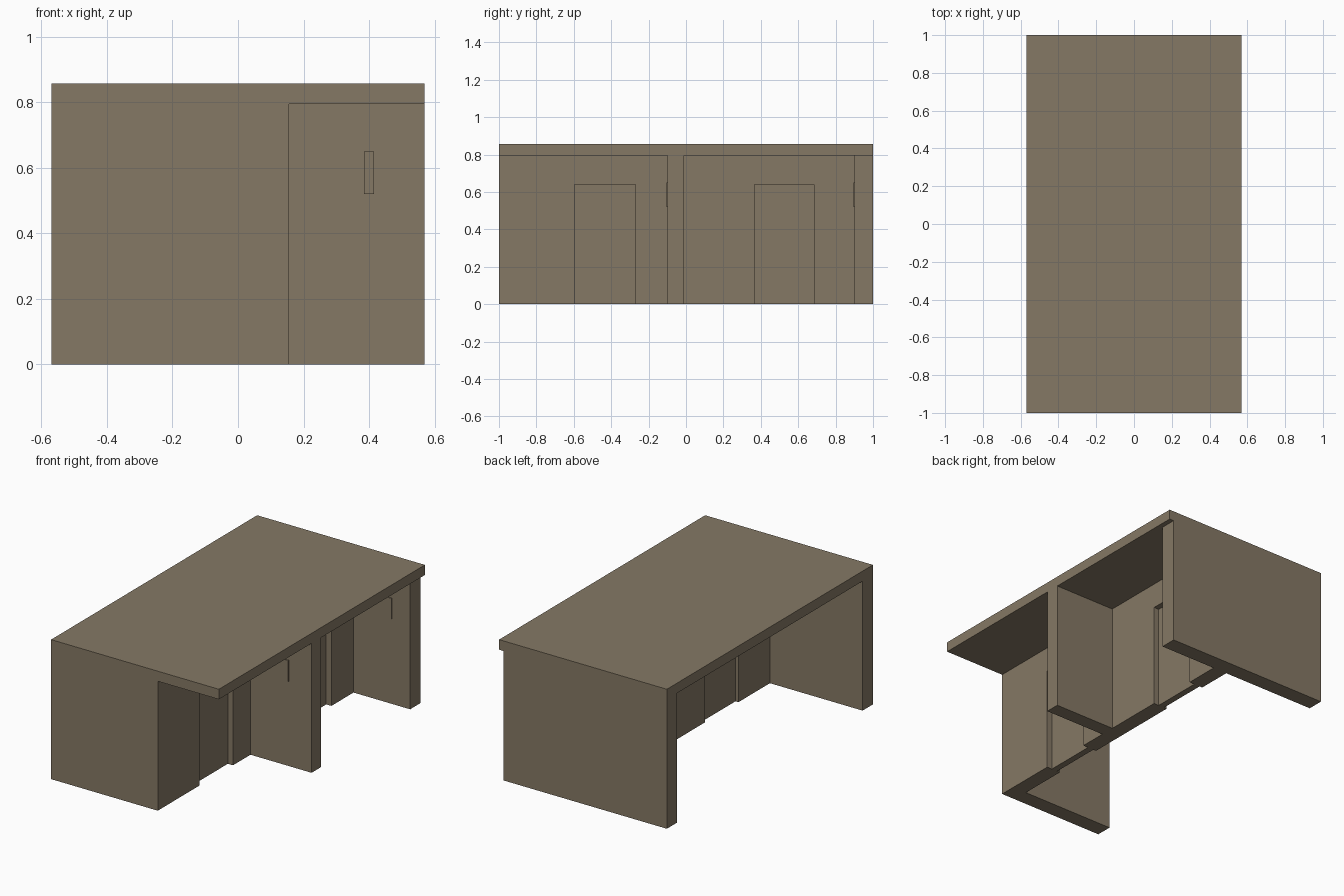
import bpy
import bmesh

if "Cube" in bpy.data.objects:
    bpy.data.objects.remove(bpy.data.objects["Cube"])

taupe = bpy.data.materials.new("taupe_plaster")
taupe.diffuse_color = (0.235, 0.190, 0.130, 1.0)
taupe.use_nodes = True
taupe.node_tree.nodes["Principled BSDF"].inputs["Base Color"].default_value = taupe.diffuse_color


def box(name, x, y, z):
    """Axis-aligned box from (min, max) ranges."""
    bm = bmesh.new()
    bmesh.ops.create_cube(bm, size=1.0)
    for v in bm.verts:
        v.co = [r[0] if c < 0 else r[1] for c, r in zip(v.co, (x, y, z))]
    mesh = bpy.data.meshes.new(name)
    bm.to_mesh(mesh)
    bm.free()
    mesh.materials.append(taupe)
    obj = bpy.data.objects.new(name, mesh)
    bpy.context.collection.objects.link(obj)
    return obj


H = 0.795                      # underside of the roof
WALL_X = (0.06, 0.155)         # long wall thickness
DOORS = [(-0.595, -0.27), (0.365, 0.685)]
DOOR_H = 0.64

# Flat roof slab
box("roof_slab", (-0.57, 0.57), (-1, 1), (H, 0.857))

# Cross walls
box("front_end_wall", (-0.57, WALL_X[0]), (-1, -0.9), (0, H))
box("back_end_wall", (-0.57, 0.54), (0.9, 1), (0, H))
box("dividing_wall", (WALL_X[1], 0.57), (-0.1, -0.01), (0, H))

# Long wall: piers between the doorways, lintels and recessed door panels
edges = [-1] + [e for d in DOORS for e in d] + [0.9]
for i in range(0, len(edges), 2):
    box(f"long_wall_pier_{i // 2 + 1}", WALL_X, (edges[i], edges[i + 1]), (0, H))
for i, d in enumerate(DOORS, 1):
    box(f"lintel_{i}", WALL_X, d, (DOOR_H, H))
    box(f"door_panel_{i}", (0.08, 0.12), d, (0, DOOR_H))

# Thin switch plates on the cross walls
for i, y in enumerate((-0.1, 0.9), 1):
    box(f"switch_plate_{i}", (0.385, 0.415), (y - 0.005, y), (0.52, 0.65))
